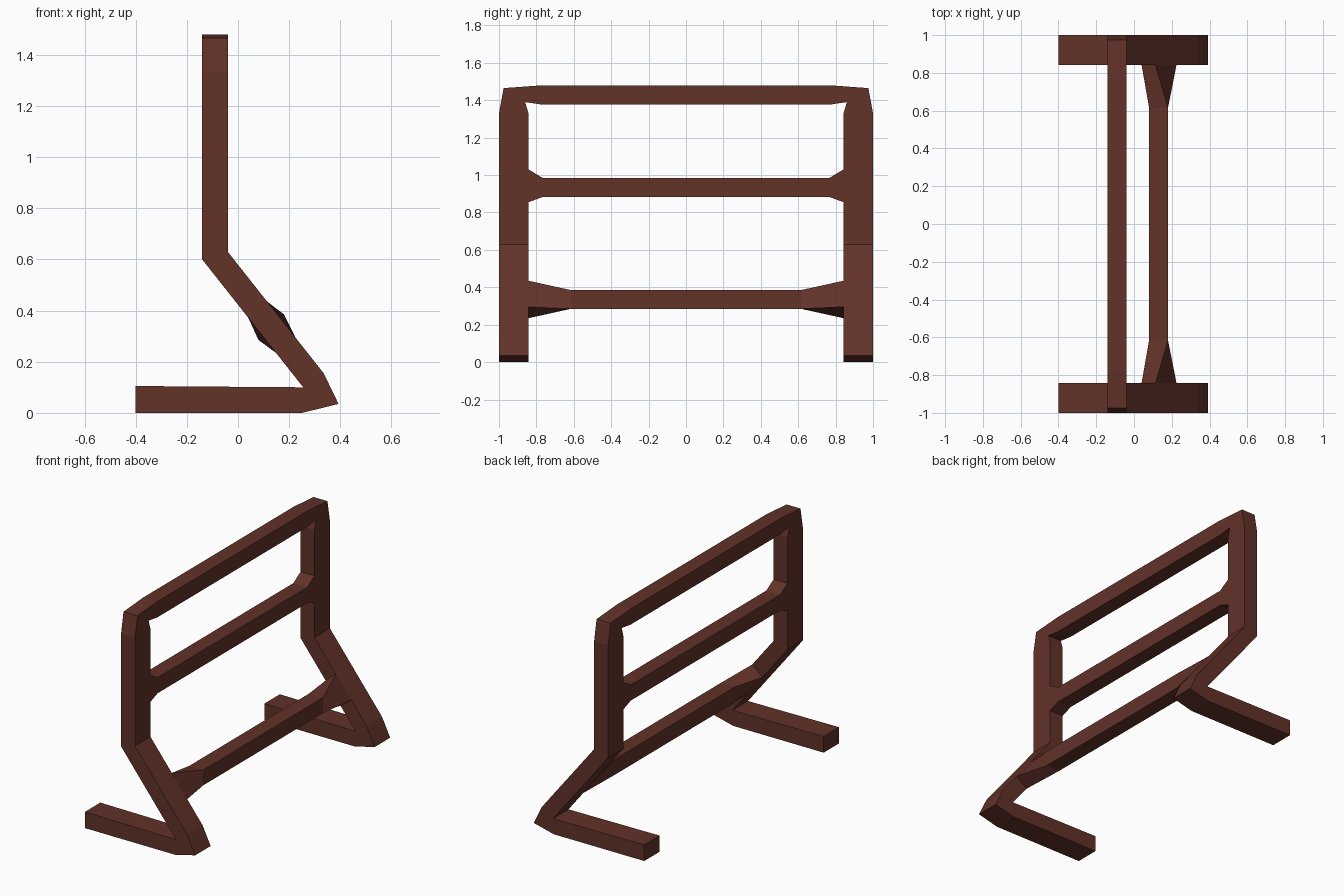
import bpy, bmesh

if "Cube" in bpy.data.objects:
    bpy.data.objects.remove(bpy.data.objects["Cube"])

mat = bpy.data.materials.new("dark brown wood")
mat.diffuse_color = (0.122, 0.032, 0.022, 1)
mat.use_nodes = True
mat.node_tree.nodes["Principled BSDF"].inputs["Base Color"].default_value = mat.diffuse_color


def loft(name, half):
    """Skin four-cornered sections from the +y end to the middle, then mirror them to -y."""
    rings = half + [[(x, -y, z) for x, y, z in r] for r in reversed(half)]
    bm = bmesh.new()
    vs = [[bm.verts.new(p) for p in r] for r in rings]
    for a, b in zip(vs, vs[1:]):
        for i in range(4):
            j = (i + 1) % 4
            bm.faces.new((a[i], a[j], b[j], b[i]))
    bm.faces.new(vs[0])
    bm.faces.new(vs[-1])
    bmesh.ops.remove_doubles(bm, verts=bm.verts, dist=1e-4)
    bmesh.ops.recalc_face_normals(bm, faces=bm.faces)
    me = bpy.data.meshes.new(name)
    bm.to_mesh(me)
    bm.free()
    me.materials.append(mat)
    ob = bpy.data.objects.new(name, me)
    bpy.context.collection.objects.link(ob)


def leg(front, back):
    """Leg section from its front and back edge points (x, z)."""
    (fx, fz), (bx, bz) = front, back
    return [(fx, 1, fz), (fx, .842, fz), (bx, .842, bz), (bx, 1, bz)]


def rail(top, bottom):
    """Upright-plane section from its outer and inner edge points (y, z)."""
    (ty, tz), (by, bz) = top, bottom
    return [(-.04, ty, tz), (-.04, by, bz), (-.14, by, bz), (-.14, ty, tz)]


# Feet, bent legs, posts and top rail as one continuous bar
heel = (.255, .10)
loft("bent_frame", [
    leg((-.40, 0), (-.40, .105)),
    leg((.25, 0), heel),
    leg((.393, .035), heel),
    leg((.335, .155), heel),
    leg((-.04, .63), (-.14, .60)),
    rail((1, 1.33), (.842, 1.33)),
    rail((.975, 1.465), (.86, 1.39)),
    rail((.77, 1.48), (.77, 1.377)),
])

# Middle rail with flared ends
loft("middle_rail", [
    rail((.842, 1.03), (.842, .855)),
    rail((.767, .985), (.767, .883)),
])

# Lower rail: square bar whose ends twist and flare to match the sloping legs
end = [(.114, .435), (.225, .295), (.148, .235), (.04, .372)]
bar = [(.18, .385), (.18, .285), (.08, .285), (.08, .385)]
loft("lower_rail", [[(x, y, z) for x, z in sec] for y, sec in ((.842, end), (.615, bar))])
